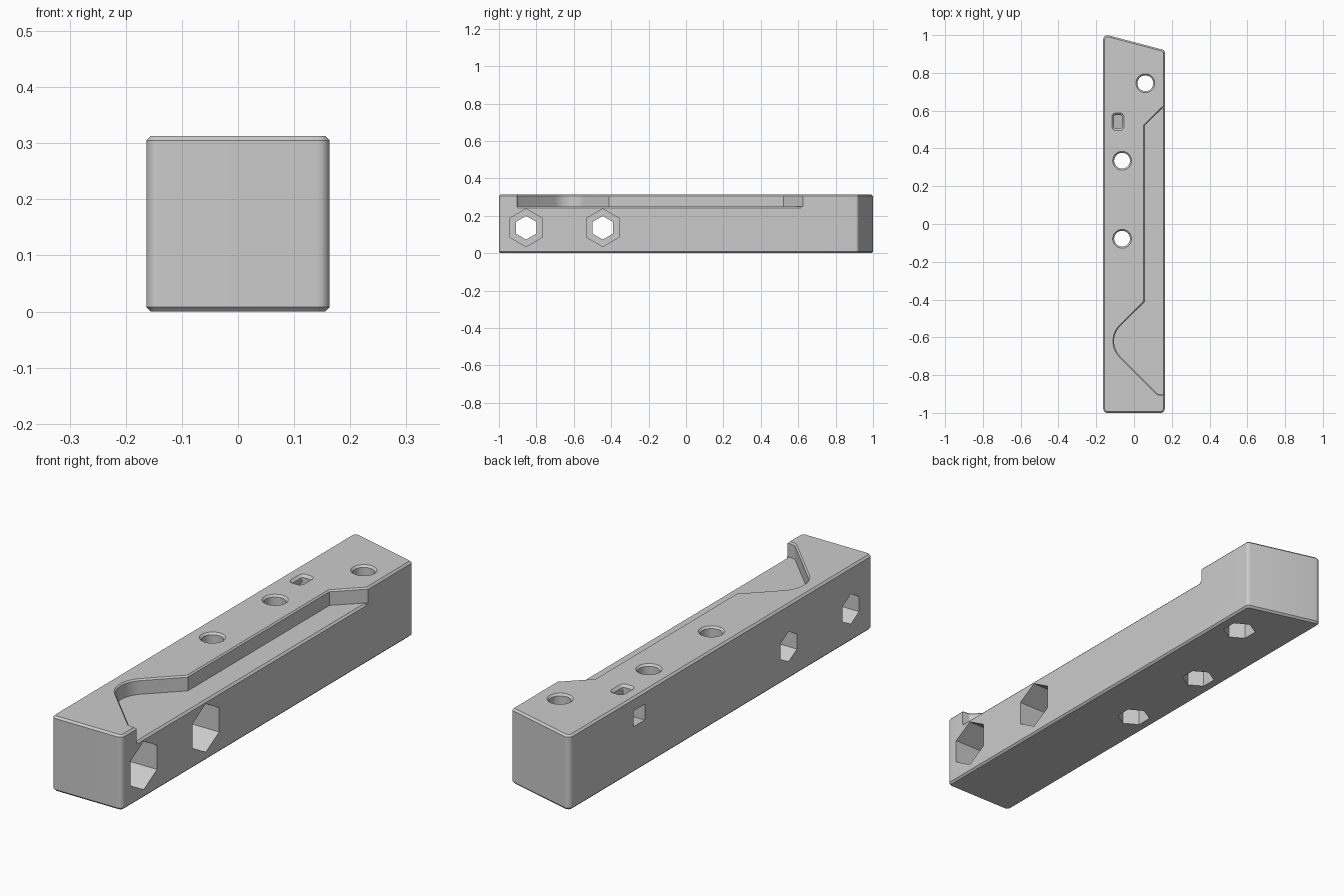
import bpy, bmesh, math
from mathutils import Vector

cube = bpy.data.objects.get("Cube")
if cube:
    bpy.data.objects.remove(cube, do_unlink=True)

grey = bpy.data.materials.new("plain grey")
grey.use_nodes = True
grey.diffuse_color = (0.6, 0.6, 0.6, 1)
grey.node_tree.nodes["Principled BSDF"].inputs["Base Color"].default_value = (0.6, 0.6, 0.6, 1)

HALF, TOP = 0.163, 0.313

# Axis mappings for extruding an outline along z, x or y
ALONG = {
    "z": lambda a, b, c: (a, b, c),
    "x": lambda a, b, c: (c, a, b),
    "y": lambda a, b, c: (a, c, b),
}


def fillet(corners, steps=8):
    """Round each (x, y, radius) corner of an outline."""
    out = []
    for i, (x, y, r) in enumerate(corners):
        p = Vector((x, y))
        if r == 0:
            out.append(p)
            continue
        u = (Vector(corners[i - 1][:2]) - p).normalized()
        v = (Vector(corners[(i + 1) % len(corners)][:2]) - p).normalized()
        half = u.angle(v) / 2
        centre = p + (u + v).normalized() * r / math.sin(half)
        start = p + u * r / math.tan(half) - centre
        end = p + v * r / math.tan(half) - centre
        for k in range(steps + 1):
            out.append(centre + start.slerp(end, k / steps).normalized() * r)
    return out


def ring(x, y, r, sides, turn=0.0):
    angles = [turn + math.tau * i / sides for i in range(sides)]
    return [Vector((x + r * math.cos(a), y + r * math.sin(a))) for a in angles]


def offset(points, d):
    """Move a counter-clockwise outline outwards by d with mitred corners."""
    out = []
    for i, p in enumerate(points):
        e = (p - points[i - 1]).normalized()
        f = (points[(i + 1) % len(points)] - p).normalized()
        n, m = Vector((e.y, -e.x)), Vector((f.y, -f.x))
        out.append(p + (n + m) * d / (1 + n.dot(m)))
    return out


def solid(name, points, layers, axis="z"):
    """Loft an outline through (position, offset) layers."""
    bm = bmesh.new()
    loops = [[bm.verts.new(ALONG[axis](p.x, p.y, h)) for p in offset(points, d)]
             for h, d in layers]
    n = len(points)
    for low, high in zip(loops, loops[1:]):
        for i in range(n):
            j = (i + 1) % n
            bm.faces.new((low[i], low[j], high[j], high[i]))
    bm.faces.new(loops[0][::-1])
    bm.faces.new(loops[-1])
    bmesh.ops.recalc_face_normals(bm, faces=bm.faces)
    mesh = bpy.data.meshes.new(name)
    bm.to_mesh(mesh)
    bm.free()
    mesh.materials.append(grey)
    obj = bpy.data.objects.new(name, mesh)
    bpy.context.collection.objects.link(obj)
    return obj


# Layers for an opening with a chamfered rim at the top face
def rimmed(bottom, c=0.008):
    return [(bottom, 0), (TOP - c, 0), (TOP + c, 2 * c)]


# Main block with a slanted back end and chamfered top and bottom
outline = fillet([(-HALF, -1, 0.022), (HALF, -1, 0.022),
                  (HALF, 0.92, 0.015), (-HALF, 1.006, 0.022)])
body = solid("clamp_block", outline,
             [(0, -0.008), (0.008, 0), (TOP - 0.008, 0), (TOP, -0.008)])
cutters = []

# Stepped recess with a rounded notch, open to the left side
recess = fillet([(0.25, 0.71, 0), (0.057, 0.522, 0), (0.057, -0.412, 0),
                 (-0.153, -0.62, 0.113), (0.127, -0.9, 0.02), (0.25, -0.908, 0)], 12)
cutters.append(solid("recess_cutter", recess, rimmed(0.25, 0.006)))

# Chamfer along the outer edge of the recess floor
wedge = [Vector(p) for p in ((0.153, 0.252), (0.18, 0.225), (0.18, 0.252))]
cutters.append(solid("ledge_cutter", wedge, [(-0.9, 0), (0.615, 0)], "y"))

# Vertical bolt holes with hexagonal nut pockets underneath
for x, y in ((0.06, 0.745), (-0.063, 0.335), (-0.063, -0.078)):
    cutters.append(solid("bolt_cutter", ring(x, y, 0.042, 32), rimmed(-0.1)))
    cutters.append(solid("nut_cutter", ring(x, y, 0.066, 6, math.pi / 2),
                         [(-0.1, 0), (0.14, 0)]))

# Cross holes, hexagonal and wider on the left side
for y in (-0.855, -0.445):
    for r, inner in ((0.063, -0.3), (0.101, -0.03)):
        cutters.append(solid("cross_cutter", ring(y, 0.136, r, 6, math.pi / 2),
                             [(inner, 0), (0.3, 0)], "x"))

# Cord slot bending from the top face out through the right side
duct = [Vector(p) for p in ((-0.107, 0.29), (-0.125, 0.258), (-0.25, 0.258),
                            (-0.25, 0.192), (-0.11, 0.192), (-0.063, 0.24),
                            (-0.063, 0.29))]
cutters.append(solid("duct_cutter", duct, [(0.505, 0), (0.578, 0)], "y"))
mouth = fillet([(-0.107, 0.505, 0.012), (-0.063, 0.505, 0.012),
                (-0.063, 0.578, 0.012), (-0.107, 0.578, 0.012)], 4)
cutters.append(solid("mouth_cutter", mouth, rimmed(0.275, 0.01)))

# Cut everything out of the block
bpy.context.view_layer.objects.active = body
for cutter in cutters:
    mod = body.modifiers.new("cut", "BOOLEAN")
    mod.operation, mod.solver, mod.object = "DIFFERENCE", "EXACT", cutter
    bpy.ops.object.modifier_apply(modifier=mod.name)
    bpy.data.objects.remove(cutter, do_unlink=True)

bpy.ops.object.select_all(action="DESELECT")
body.select_set(True)
bpy.ops.object.shade_smooth_by_angle(angle=math.radians(30))
